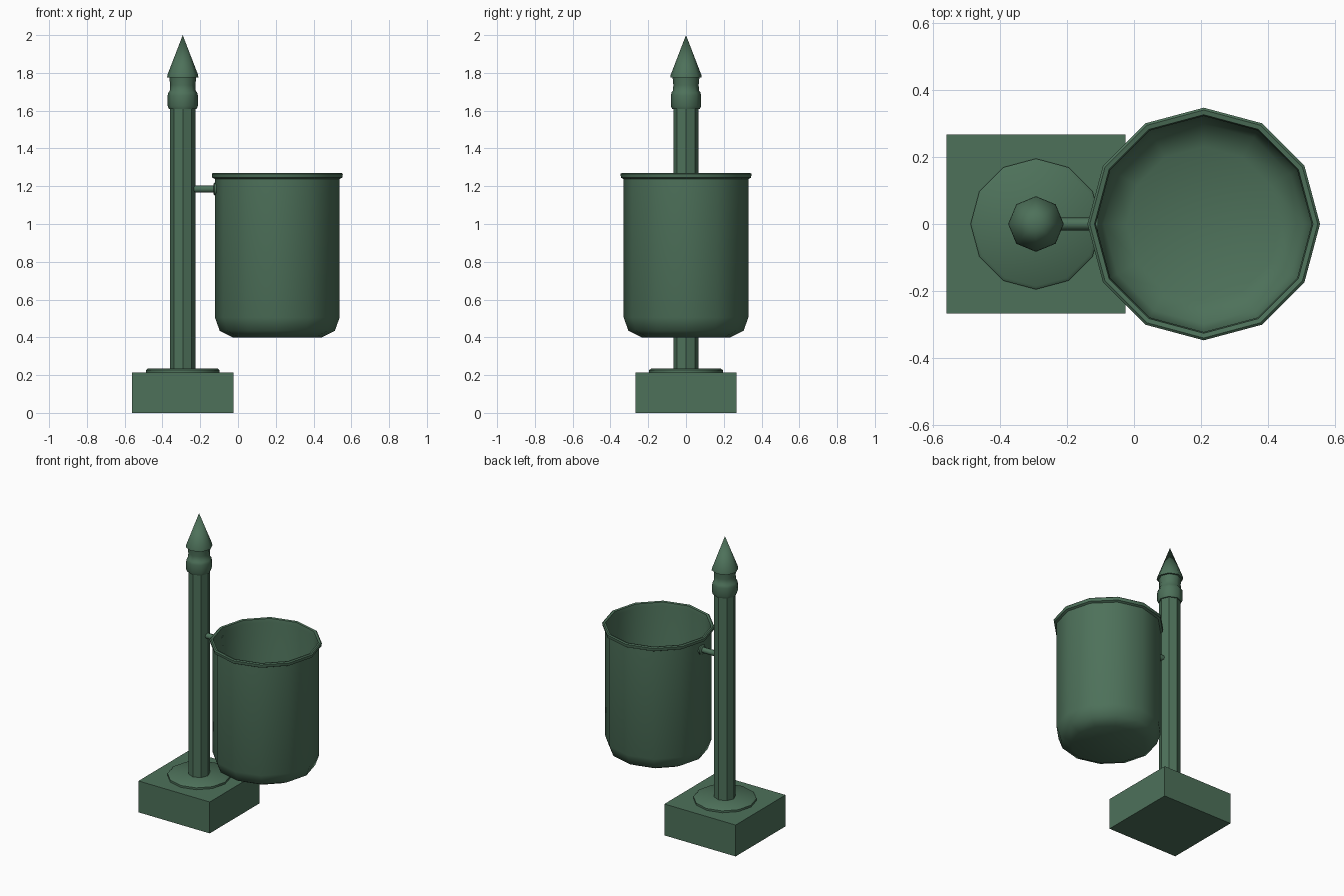
import bpy, bmesh, math
from mathutils import Matrix

if "Cube" in bpy.data.objects:
    bpy.data.objects.remove(bpy.data.objects["Cube"])

green = bpy.data.materials.new("dark green paint")
green.diffuse_color = (0.075, 0.165, 0.102, 1)
green.use_nodes = True
green.node_tree.nodes["Principled BSDF"].inputs["Base Color"].default_value = green.diffuse_color

POLE_X, BIN_X = -0.2925, 0.208


def finish(name, bm, smooth=None):
    bmesh.ops.recalc_face_normals(bm, faces=bm.faces)
    mesh = bpy.data.meshes.new(name)
    bm.to_mesh(mesh)
    bm.free()
    mesh.materials.append(green)
    ob = bpy.data.objects.new(name, mesh)
    bpy.context.collection.objects.link(ob)
    if smooth:
        bpy.ops.object.select_all(action='DESELECT')
        ob.select_set(True)
        bpy.context.view_layer.objects.active = ob
        bpy.ops.object.shade_smooth_by_angle(angle=math.radians(smooth))
    return ob


def lathe(name, profile, sides, matrix, smooth=None):
    """Spin (radius, height) points round z; radius 0 makes a single pole vertex."""
    bm = bmesh.new()
    rings = []
    for r, z in profile:
        if r == 0:
            rings.append([bm.verts.new((0, 0, z))] * sides)
        else:
            rings.append([bm.verts.new((r * math.cos(2 * math.pi * i / sides),
                                        r * math.sin(2 * math.pi * i / sides), z))
                          for i in range(sides)])
    for a, b in zip(rings, rings[1:]):
        for i in range(sides):
            j = (i + 1) % sides
            bm.faces.new(list(dict.fromkeys((a[i], a[j], b[j], b[i]))))
    bm.transform(matrix)
    return finish(name, bm, smooth)


at_pole = Matrix.Translation((POLE_X, 0, 0))
at_bin = Matrix.Translation((BIN_X, 0, 0))

# Square foot block
bm = bmesh.new()
bmesh.ops.create_cube(bm, size=1, matrix=Matrix.Translation((POLE_X, 0, 0.1065))
                      @ Matrix.Diagonal((0.535, 0.535, 0.213, 1)))
finish("base_block", bm)

# Round flange at the foot of the post
lathe("base_flange", [(0, 0.213), (0.195, 0.213), (0.195, 0.226), (0.185, 0.234), (0, 0.236)],
      12, at_pole, 50)

# Eight-sided post
lathe("post", [(0, 0.23), (0.067, 0.23), (0.067, 1.63), (0, 1.63)], 8, at_pole, 30)

# Collar, neck and pointed cap
lathe("finial", [(0, 1.61), (0.074, 1.61), (0.08, 1.625), (0.08, 1.68), (0.076, 1.697),
                 (0.069, 1.705), (0.067, 1.735), (0.071, 1.775), (0.083, 1.775),
                 (0.081, 1.79), (0, 2.0)], 8, at_pole, 50)

# Open bin: outer wall, rolled rim, inner wall and floor
lathe("bin", [(0, 0.398), (0.235, 0.4), (0.305, 0.435), (0.33, 0.505), (0.33, 1.238),
              (0.344, 1.245), (0.347, 1.265), (0.34, 1.271), (0.326, 1.268),
              (0.322, 1.245), (0.322, 0.51), (0.298, 0.443), (0.23, 0.41), (0, 0.408)],
      12, at_bin, 50)

# Arm holding the bin, with its round mounting plate
along_x = Matrix.Translation((0, 0, 1.185)) @ Matrix.Rotation(math.pi / 2, 4, 'Y')
lathe("arm", [(0, -0.25), (0.019, -0.25), (0.019, -0.115), (0, -0.115)], 8, along_x, 50)
lathe("arm_plate", [(0, -0.13), (0.026, -0.13), (0.034, -0.124), (0.034, -0.108), (0, -0.108)],
      8, along_x, 50)
